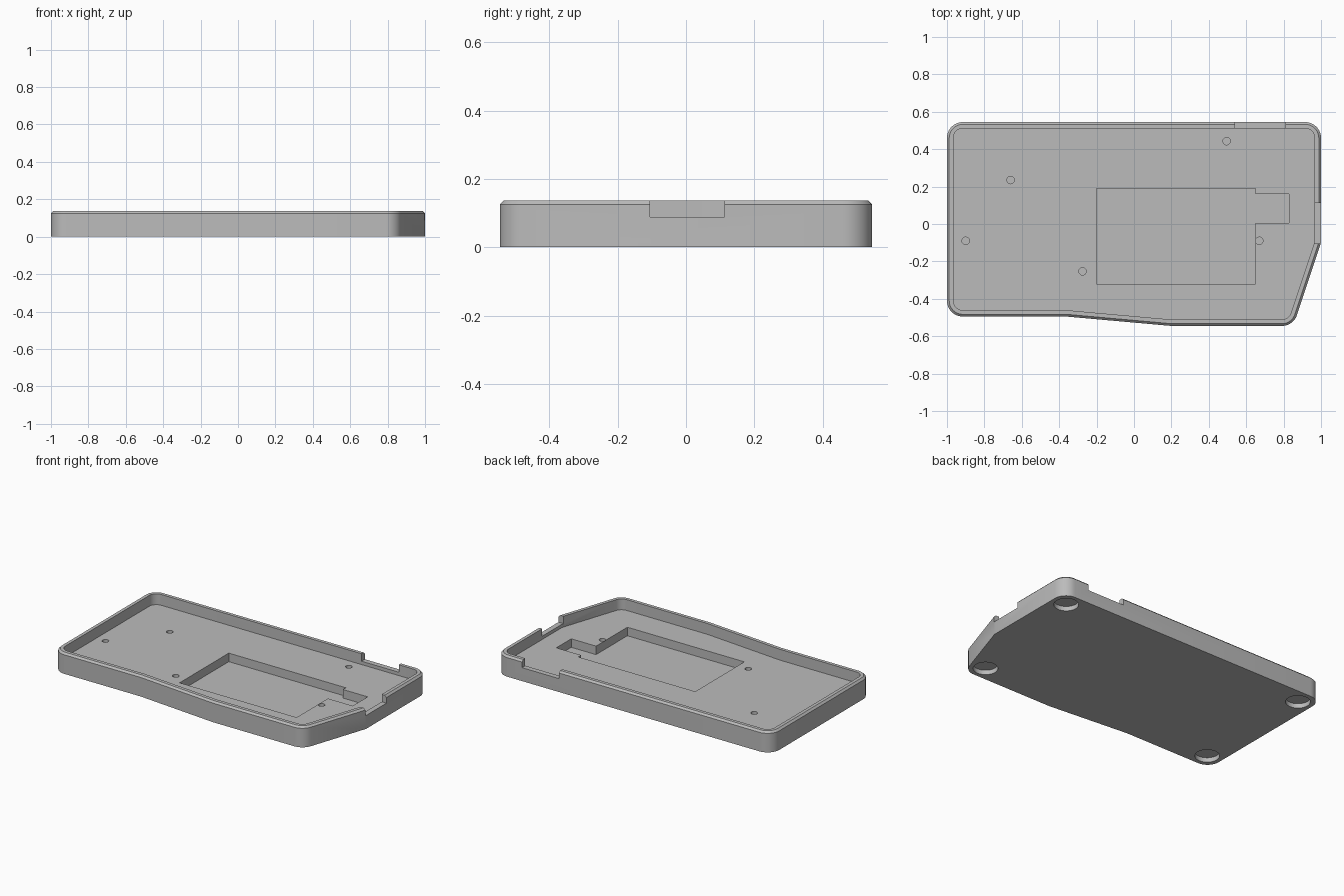
import bpy, bmesh, math
from mathutils import Vector

cube = bpy.data.objects.get("Cube")
if cube:
    bpy.data.objects.remove(cube, do_unlink=True)

HEIGHT, FLOOR, POCKET_FLOOR, NOTCH = 0.137, 0.066, 0.01, 0.088

grey = bpy.data.materials.new("light_grey")
grey.use_nodes = True
grey.diffuse_color = (0.5, 0.5, 0.5, 1)
grey.node_tree.nodes["Principled BSDF"].inputs["Base Color"].default_value = (0.5, 0.5, 0.5, 1)

# Counter-clockwise case corners: x, y, corner radius
OUTLINE = [(-1, -0.495, 0.085), (-0.36, -0.495, 0), (0.2, -0.545, 0), (0.852, -0.545, 0.085),
           (1, -0.1, 0), (1, 0.545, 0.085), (-1, 0.545, 0.085)]


def outline(corners, inset=0.0, steps=10):
    """Offset a polygon inwards and round its corners."""
    pts = [Vector(c[:2]) for c in corners]
    n, result = len(pts), []
    for i, p in enumerate(pts):
        a = (p - pts[i - 1]).normalized()
        b = (pts[(i + 1) % n] - p).normalized()
        na, nb = Vector((-a.y, a.x)), Vector((-b.y, b.x))
        miter = (na + nb) / (1 + na.dot(nb))
        radius = corners[i][2]
        if radius == 0:
            result.append(p + miter * inset)
            continue
        centre = p + miter * radius
        r = max(radius - inset, 0.02)
        if radius - inset < r:
            centre = p + miter * (inset + r)
        start = math.atan2(-na.y, -na.x)
        turn = a.angle_signed(b)
        for k in range(steps + 1):
            t = start - turn * k / steps
            result.append(centre + Vector((math.cos(t), math.sin(t))) * r)
    return result


def loft(name, rings):
    """Solid through a stack of (outline points, height) rings."""
    bm = bmesh.new()
    loops = [[bm.verts.new((p[0], p[1], z)) for p in pts] for pts, z in rings]
    bm.faces.new(loops[0][::-1])
    bm.faces.new(loops[-1])
    for low, high in zip(loops, loops[1:]):
        n = len(low)
        for i in range(n):
            j = (i + 1) % n
            bm.faces.new((low[i], low[j], high[j], high[i]))
    bmesh.ops.recalc_face_normals(bm, faces=bm.faces)
    mesh = bpy.data.meshes.new(name)
    bm.to_mesh(mesh)
    bm.free()
    mesh.materials.append(grey)
    obj = bpy.data.objects.new(name, mesh)
    bpy.context.collection.objects.link(obj)
    return obj


def prism(name, pts, z0, z1):
    return loft(name, [(pts, z0), (pts, z1)])


def box(name, x0, x1, y0, y1, z0, z1):
    return prism(name, [(x0, y0), (x1, y0), (x1, y1), (x0, y1)], z0, z1)


def disc(name, x, y, r, z0, z1, sides=32):
    angles = [math.tau * k / sides for k in range(sides)]
    return prism(name, [(x + r * math.cos(t), y + r * math.sin(t)) for t in angles], z0, z1)


# Case body with a chamfered rim
case = loft("keyboard_case", [(outline(OUTLINE), 0), (outline(OUTLINE), HEIGHT - 0.012),
                              (outline(OUTLINE, 0.012), HEIGHT)])

# Main cavity, battery pocket with its side bay, and the two rim notches
cutters = [
    prism("cavity_cutter", outline(OUTLINE, 0.034), FLOOR, 0.3),
    prism("pocket_cutter", [(-0.2, -0.32), (0.65, -0.32), (0.65, 0.005), (0.83, 0.005),
                            (0.83, 0.16), (0.65, 0.16), (0.65, 0.19), (-0.2, 0.19)],
          POCKET_FLOOR, 0.2),
    box("side_notch_cutter", 0.93, 1.1, -0.105, 0.112, NOTCH, 0.3),
    box("back_notch_cutter", 0.54, 0.81, 0.49, 0.6, NOTCH, 0.3),
]
# Screw holes in the floor
for x, y in [(-0.66, 0.235), (-0.9, -0.09), (-0.275, -0.253), (0.67, -0.09), (0.495, 0.443)]:
    cutters.append(disc("screw_hole_cutter", x, y, 0.02, 0.02, 0.2, 20))
# Round foot recesses underneath
for x, y in [(0.9, 0.445), (-0.9, 0.445), (-0.9, -0.395), (0.78, -0.445)]:
    cutters.append(disc("foot_recess_cutter", x, y, 0.074, -0.1, 0.03, 40))

bpy.ops.object.select_all(action="DESELECT")
bpy.context.view_layer.objects.active = case
case.select_set(True)
for cutter in cutters:
    cutter.hide_render = True
    mod = case.modifiers.new(cutter.name, "BOOLEAN")
    mod.operation = "DIFFERENCE"
    mod.solver = "EXACT"
    mod.object = cutter
    bpy.ops.object.modifier_apply(modifier=mod.name)
    bpy.data.objects.remove(cutter, do_unlink=True)

bpy.ops.object.shade_smooth_by_angle(angle=math.radians(25))
